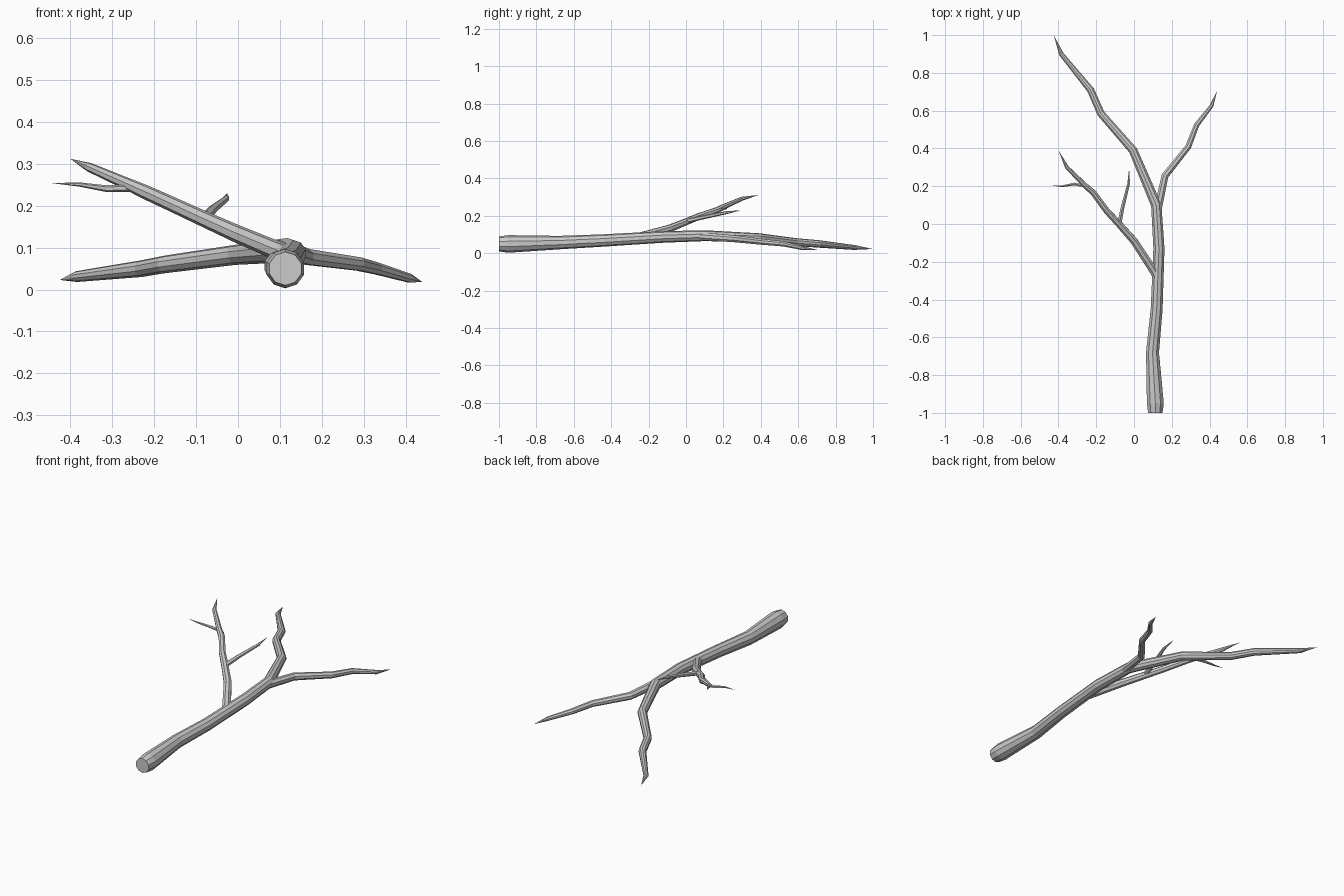
import bpy, bmesh, math
from mathutils import Vector

if "Cube" in bpy.data.objects:
    bpy.data.objects.remove(bpy.data.objects["Cube"])


def limb(name, pts, sides):
    """Sweep a flat-faced tapered tube through (x, y, z, radius) points, ending in a point."""
    bm = bmesh.new()
    pos = [Vector(p[:3]) for p in pts]
    d = [(b - a).normalized() for a, b in zip(pos, pos[1:])]
    up = Vector((0, 0, 1))
    rings = []
    for i in range(len(pts) - 1):
        t = d[0] if i == 0 else (d[i - 1] + d[i]).normalized()
        up = (up - t * up.dot(t)).normalized()      # carry the frame along without twist
        side = t.cross(up)
        ring = []
        for k in range(sides):
            a = 2 * math.pi * (k + 0.5) / sides
            ring.append(bm.verts.new(pos[i] + (side * math.cos(a) + up * math.sin(a)) * pts[i][3]))
        rings.append(ring)
    tip = bm.verts.new(pos[-1])
    for r0, r1 in zip(rings, rings[1:]):
        for k in range(sides):
            n = (k + 1) % sides
            bm.faces.new((r0[k], r0[n], r1[n], r1[k]))
    for k in range(sides):
        bm.faces.new((rings[-1][k], rings[-1][(k + 1) % sides], tip))
    bm.faces.new(rings[0])
    bmesh.ops.recalc_face_normals(bm, faces=bm.faces)
    me = bpy.data.meshes.new(name)
    bm.to_mesh(me)
    bm.free()
    ob = bpy.data.objects.new(name, me)
    bpy.context.collection.objects.link(ob)
    return ob


# Main stem, curving off to the left at the far end
limb("main_stem", [
    (.113, -1, .05, .04), (.113, -.95, .05, .047), (.098, -.68, .057, .036),
    (.12, -.45, .068, .033), (.132, -.13, .087, .031), (.118, .1, .094, .029),
    (-.005, .39, .083, .024), (-.175, .585, .06, .021), (-.23, .71, .05, .02),
    (-.385, .9, .031, .013), (-.425, 1, .023, 0)], 10)

# Right fork
limb("right_fork", [
    (.122, .06, .092, .023), (.164, .255, .078, .02), (.288, .41, .061, .017),
    (.332, .525, .05, .015), (.41, .625, .027, .011), (.44, .705, .018, 0)], 8)

# Raised left branch
limb("left_branch", [
    (.125, -.29, .08, .024), (.105, -.25, .088, .023), (.0, -.09, .132, .021),
    (-.08, .0, .168, .019), (-.145, .07, .198, .018), (-.215, .165, .23, .017),
    (-.255, .2, .248, .015), (-.355, .3, .292, .011), (-.4, .39, .312, 0)], 8)

# Small twigs on the left branch
limb("inner_twig", [
    (-.078, .0, .172, .013), (-.06, .09, .192, .011),
    (-.028, .215, .217, .008), (-.026, .295, .23, 0)], 6)
limb("outer_twig", [
    (-.225, .185, .24, .01), (-.255, .2, .242, .009), (-.315, .212, .241, .008),
    (-.38, .2, .251, .005), (-.445, .205, .254, 0)], 6)
